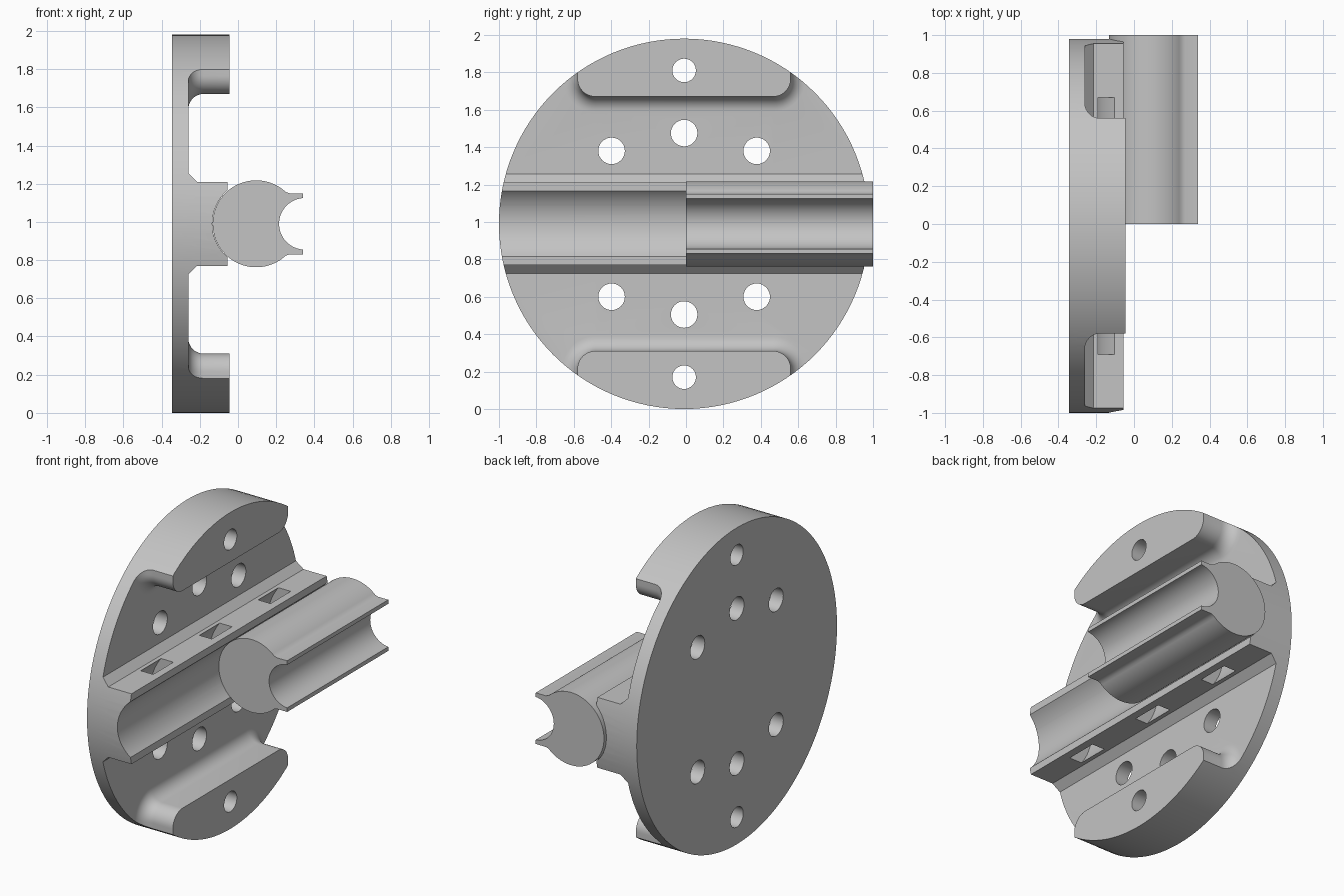
import bpy, bmesh, math
from math import sin, cos, radians, acos, degrees
from mathutils import Matrix, Vector

cube = bpy.data.objects.get("Cube")
if cube:
    bpy.data.objects.remove(cube, do_unlink=True)

grey = bpy.data.materials.new("plain grey")
grey.use_nodes = True
colour = (0.55, 0.55, 0.55, 1)
grey.diffuse_color = colour
grey.node_tree.nodes["Principled BSDF"].inputs["Base Color"].default_value = colour

CY, CZ = -0.01, 0.99        # disc centre
ROD_X = 0.095               # rod axis
BACK, FACE, PAD_TOP = -0.345, -0.26, -0.045


def finish(name, bm):
    bmesh.ops.recalc_face_normals(bm, faces=bm.faces)
    mesh = bpy.data.meshes.new(name)
    bm.to_mesh(mesh)
    bm.free()
    mesh.materials.append(grey)
    obj = bpy.data.objects.new(name, mesh)
    bpy.context.collection.objects.link(obj)
    return obj


def arc(cx, cz, r, a, b, n):
    steps = [radians(a + (b - a) * i / n) for i in range(n + 1)]
    return [(cx + r * cos(t), cz + r * sin(t)) for t in steps]


def loft(name, loops):
    """Skin a stack of equal-length loops and cap both ends."""
    bm = bmesh.new()
    rings = [[bm.verts.new(p) for p in loop] for loop in loops]
    n = len(rings[0])
    for lo, hi in zip(rings, rings[1:]):
        for i in range(n):
            j = (i + 1) % n
            bm.faces.new((lo[i], lo[j], hi[j], hi[i]))
    bm.faces.new(rings[0])
    bm.faces.new(rings[-1])
    return finish(name, bm)


def prism(name, profile, y0, y1):
    return loft(name, [[(x, y, CZ + z) for x, z in profile] for y in (y0, y1)])


def cylinder(name, y, z, r, x0, x1, n):
    ring = arc(y, z, r, 0, 360 - 360 / n, n - 1)
    return loft(name, [[(x, p, q) for p, q in ring] for x in (x0, x1)])


def boolean(target, tool, operation):
    mod = target.modifiers.new("cut", 'BOOLEAN')
    mod.operation = operation
    mod.solver = 'EXACT'
    mod.object = tool
    bpy.context.view_layer.objects.active = target
    bpy.ops.object.modifier_apply(modifier=mod.name)
    bpy.data.objects.remove(tool, do_unlink=True)


def pad(name, side):
    """Raised pad with rounded corners and a concave fillet at its foot."""
    def outline(x, grow):
        r = 0.095 + grow
        pts = arc(-0.475, 0.775, r, 180, 270, 12) + arc(0.475, 0.775, r, 270, 360, 12)
        pts += [(0.57 + grow, 1.4), (-0.57 - grow, 1.4)]
        return [(x, CY + y, CZ + side * z) for y, z in pts]
    f = 0.08
    loops = [outline(FACE - 0.04, f)]
    for i in range(9):
        t = radians(90 * i / 8)
        loops.append(outline(FACE + f * (1 - cos(t)), f * (1 - sin(t))))
    loops.append(outline(PAD_TOP, 0))
    return loft(name, loops)


# Base plate blank
base = prism("flanged_base", [(-0.45, -1.3), (FACE, -1.3), (FACE, 1.3), (-0.45, 1.3)], -1.3, 1.3)

# Raised pads above and below
for side in (1, -1):
    boolean(base, pad("pad", side), 'UNION')

# Cradle rail with chamfered feet and a round groove
a = degrees(acos((-0.055 - ROD_X) / 0.23))
rail = [(-0.30, 0.265), (FACE, 0.265), (-0.215, 0.22), (-0.055, 0.22)]
rail += arc(ROD_X, 0, 0.23, a, 360 - a, 24)
rail += [(x, -z) for x, z in reversed(rail[:4])]
boolean(base, prism("rail", rail, -1.2, 1.2), 'UNION')

# Trim everything to the round outline
boolean(base, cylinder("trim", CY, CZ, 0.99, BACK, 0.1, 128), 'INTERSECT')

# Bolt holes
holes = [(0, s * d, r) for s in (1, -1) for d, r in ((0.82, 0.063), (0.485, 0.071))]
holes += [(s * 0.388, t * 0.39, 0.071) for s in (1, -1) for t in (1, -1)]
for y, z, r in holes:
    boolean(base, cylinder("hole", CY + y, CZ + z, r, -0.6, 0.1, 32), 'DIFFERENCE')

# Curved strap slots passing behind the groove
slot = arc(ROD_X, 0, 0.36, 105, 255, 30) + arc(ROD_X, 0, 0.297, 255, 105, 30)
for y in (-0.58, 0, 0.58):
    boolean(base, prism("slot", slot, CY + y - 0.1, CY + y + 0.1), 'DIFFERENCE')

# Rod with two fins and a round channel
rod_profile = [(0.34, 0.16), (0.27, 0.16)]
rod_profile += arc(ROD_X, 0, 0.2275, 47, 313, 72)
rod_profile += [(0.27, -0.16), (0.34, -0.16)]
rod_profile += arc(0.35, 0, 0.135, 265.8, 94.2, 32)
rod = prism("channelled_rod", rod_profile, 0, 1)

# Smooth the curved walls, keep the edges crisp
for obj in (base, rod):
    bpy.ops.object.select_all(action='DESELECT')
    obj.select_set(True)
    bpy.context.view_layer.objects.active = obj
    bpy.ops.object.shade_smooth_by_angle(angle=radians(25))
